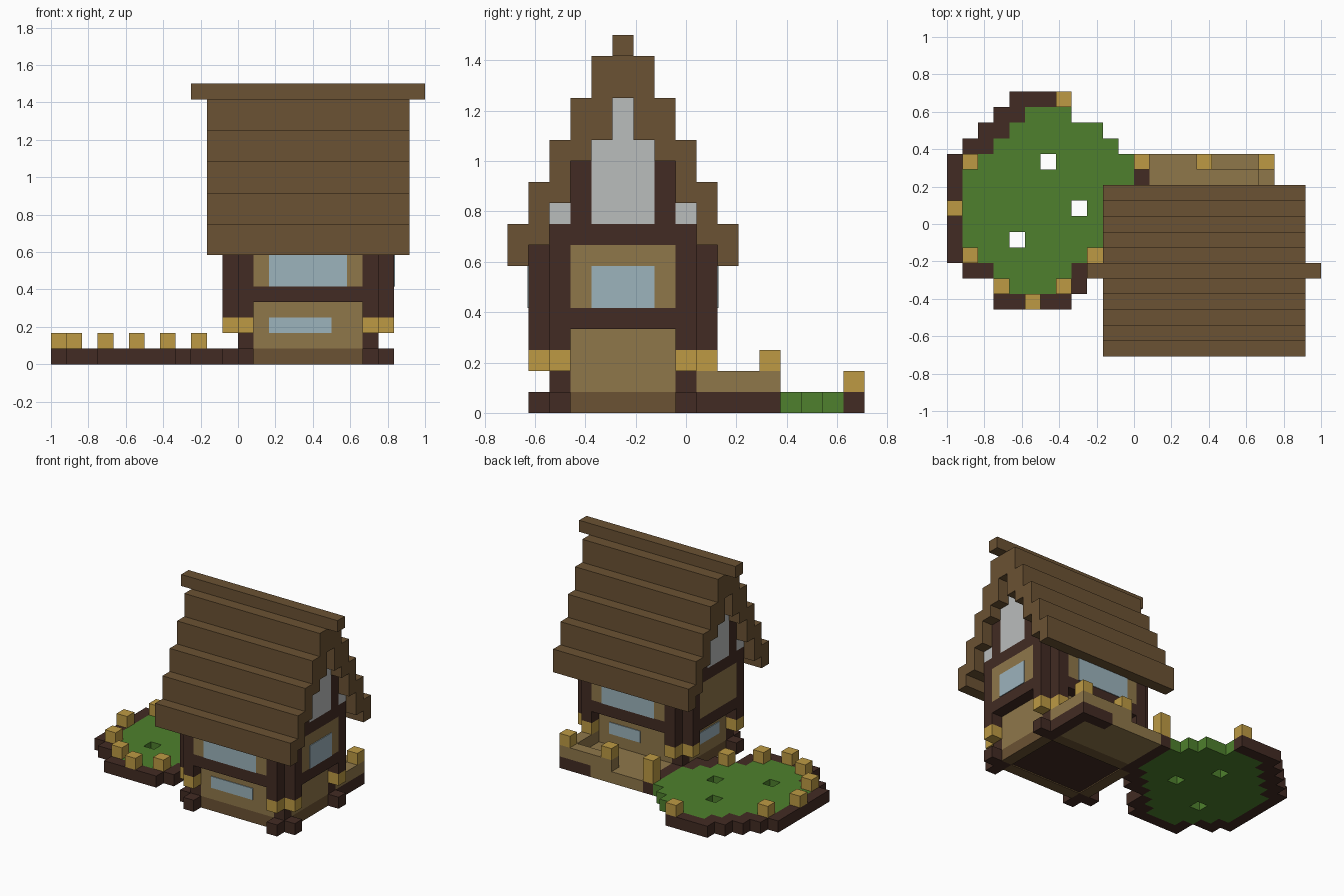
import bpy
import bmesh

cube = bpy.data.objects.get("Cube")
if cube:
    bpy.data.objects.remove(cube, do_unlink=True)

UNIT = 1 / 12          # one block
SPAN_X, SPAN_Y = 24, 17
THIN = 0.06            # pane thickness in blocks


def linear(value):
    value /= 255
    return value / 12.92 if value <= 0.04045 else ((value + 0.055) / 1.055) ** 2.4


def material(name, *rgb):
    colour = [linear(v) for v in rgb] + [1]
    mat = bpy.data.materials.new(name)
    mat.use_nodes = True
    mat.diffuse_color = colour
    mat.node_tree.nodes["Principled BSDF"].inputs["Base Color"].default_value = colour
    return mat


roof_brown = material("roof_brown", 107, 82, 51)
dark_wood = material("dark_wood", 66, 43, 35)
tan_plank = material("tan_plank", 143, 119, 74)
gold = material("gold", 189, 154, 68)
grass = material("grass_green", 78, 128, 45)
glass = material("pale_blue_glass", 156, 179, 188)
plaster = material("grey_plaster", 186, 189, 188)


def place(x, y, z):
    return ((x - SPAN_X / 2) * UNIT, (y - SPAN_Y / 2) * UNIT, z * UNIT)


def finish(name, mat, bm):
    bmesh.ops.recalc_face_normals(bm, faces=bm.faces)
    mesh = bpy.data.meshes.new(name)
    bm.to_mesh(mesh)
    bm.free()
    mesh.materials.append(mat)
    obj = bpy.data.objects.new(name, mesh)
    bpy.context.collection.objects.link(obj)


def blocks(name, mat, boxes):
    """Boxes given as x0, x1, y0, y1, z0, z1 in block units."""
    bm = bmesh.new()
    for x0, x1, y0, y1, z0, z1 in boxes:
        verts = bmesh.ops.create_cube(bm, size=1)["verts"]
        for v in verts:
            v.co = place(x1 if v.co.x > 0 else x0,
                         y1 if v.co.y > 0 else y0,
                         z1 if v.co.z > 0 else z0)
    finish(name, mat, bm)


def flip_x(b):
    return (33 - b[1], 33 - b[0], *b[2:])


def flip_y(b):
    return (*b[:2], 11 - b[3], 11 - b[2], *b[4:])


def both_x(boxes):
    return boxes + [flip_x(b) for b in boxes]


def both_y(boxes):
    return boxes + [flip_y(b) for b in boxes]


def corners(boxes):
    return both_y(both_x(boxes))


# Base slab with dark underside
blocks("base_rim", roof_brown, both_y([(13, 20, 2, 3, 0, 1)]) + both_x([(12, 13, 3, 8, 0, 1)]))
blocks("base_floor", dark_wood, [(13, 20, 3, 8, 0.1, 1)])

# Corner posts: core, feet, brackets and jettied uprights
blocks("corner_posts", dark_wood, corners([
    (12, 13, 2, 3, 0, 8),
    (12, 13, 1, 2, 0, 1), (11, 12, 2, 3, 0, 1),
    (12, 13, 1, 2, 3, 8), (11, 12, 2, 3, 3, 8)]))
blocks("post_brackets", gold, corners([(12, 13, 1, 2, 2, 3), (11, 12, 2, 3, 2, 3)]))

# Walls of both storeys
blocks("lower_walls", tan_plank, both_y([(13, 20, 2, 3, 1, 4)]) + both_x([(12, 13, 3, 8, 1, 4)]))
blocks("upper_walls", tan_plank, both_y([(13, 20, 1, 2, 5, 8)]) + both_x([(11, 12, 3, 8, 5, 8)]))
blocks("floor_beams", dark_wood,
       [(12, 21, 2, 9, 4, 5)] + both_y([(13, 20, 1, 2, 4, 5)]) + both_x([(11, 12, 3, 8, 4, 5)]))

# Gable ends
blocks("gable_timbers", dark_wood,
       both_x([(11, 12, 2, 9, 8, 9)] + both_y([(11, 12, 3, 4, 9, 12)])))
blocks("gable_plaster", plaster,
       both_x([(11, 12, 4, 7, 9, 13), (11, 12, 5, 6, 13, 15)] + both_y([(11, 12, 2, 3, 9, 10)])))

# Window panes
blocks("upper_windows", glass,
       both_y([(14, 19, 1 - THIN, 1, 5, 7)]) + [(22, 22 + THIN, 4, 7, 5, 7)])
blocks("lower_windows", glass, [
    (14, 18, 2 - THIN, 2, 2, 3),
    (16, 19, 9, 9 + THIN, 2, 3),
    (12 - THIN, 12, 4, 7, 2, 3)])

# Stepped roof shell: half profile (distance from ridge, height), mirrored and extruded
outer = [(half + 0.5, z) for half in range(5, 0, -1) for z in (17 - 2 * half, 19 - 2 * half)]
inner = [(0.5, 15), (0.5, 13), (1.5, 13), (1.5, 12), (2.5, 12), (2.5, 10),
         (3.5, 10), (3.5, 8), (4.5, 8), (4.5, 7)]
half_profile = outer, inner
outline = (outer + [(-d, z) for d, z in reversed(outer)]
           + [(-d, z) for d, z in reversed(inner)] + inner)
bm = bmesh.new()
face = bm.faces.new([bm.verts.new(place(10, 5.5 + d, z)) for d, z in outline])
extruded = bmesh.ops.extrude_face_region(bm, geom=[face])["geom"]
bmesh.ops.translate(bm, vec=(13 * UNIT, 0, 0),
                    verts=[v for v in extruded if isinstance(v, bmesh.types.BMVert)])
finish("stepped_roof", roof_brown, bm)
blocks("roof_ridge", roof_brown, [(9, 24, 5, 6, 17, 18)])

# Back terrace with low wall and lamp posts
blocks("terrace_floor", tan_plank, [(13, 20, 9, 12, 0, 1), (13, 18, 12, 13, 0, 1)])
blocks("terrace_edge", dark_wood, [
    (20, 21, 9, 13, 0, 1), (18, 20, 12, 13, 0, 1), (12, 13, 9, 13, 0, 1)])
blocks("terrace_wall", tan_plank, [(20, 21, 9, 13, 1, 2), (16, 20, 12, 13, 1, 2)])
blocks("terrace_posts", gold, [
    (20, 21, 12, 13, 2, 3), (16, 17, 12, 13, 2, 3), (12, 13, 12, 13, 1, 3)])

# Garden lawn rows (y: spans along x), with three open pits
lawn = {4: [(4, 7)], 5: [(3, 8)], 6: [(2, 9)], 7: [(1, 4), (5, 10)], 8: [(1, 11)],
        9: [(1, 8), (9, 12)], 10: [(1, 12)], 11: [(1, 12)], 12: [(2, 6), (7, 12)],
        13: [(3, 11)], 14: [(4, 10)], 15: [(5, 8)]}
blocks("lawn", grass, [(a, b, y, y + 1, 0, 1) for y, spans in lawn.items() for a, b in spans])

# Dark garden border, one step outside the lawn
border = {3: [(3, 8)], 4: [(3, 4), (7, 9)], 5: [(1, 3), (8, 9)], 6: [(0, 2), (9, 11)],
          7: [(0, 1), (10, 12)], 12: [(0, 2)], 13: [(1, 3)], 14: [(2, 4)],
          15: [(3, 5)], 16: [(4, 8)]}
border.update({y: [(0, 1)] for y in range(8, 12)})
blocks("garden_border", dark_wood,
       [(a, b, y, y + 1, 0, 1) for y, spans in border.items() for a, b in spans])

# Gold posts along the border
spots = [(5, 3), (3, 4), (7, 4), (1, 6), (9, 6), (0, 9), (1, 12), (7, 16)]
blocks("garden_posts", gold, [(x, x + 1, y, y + 1, 1, 2) for x, y in spots])
